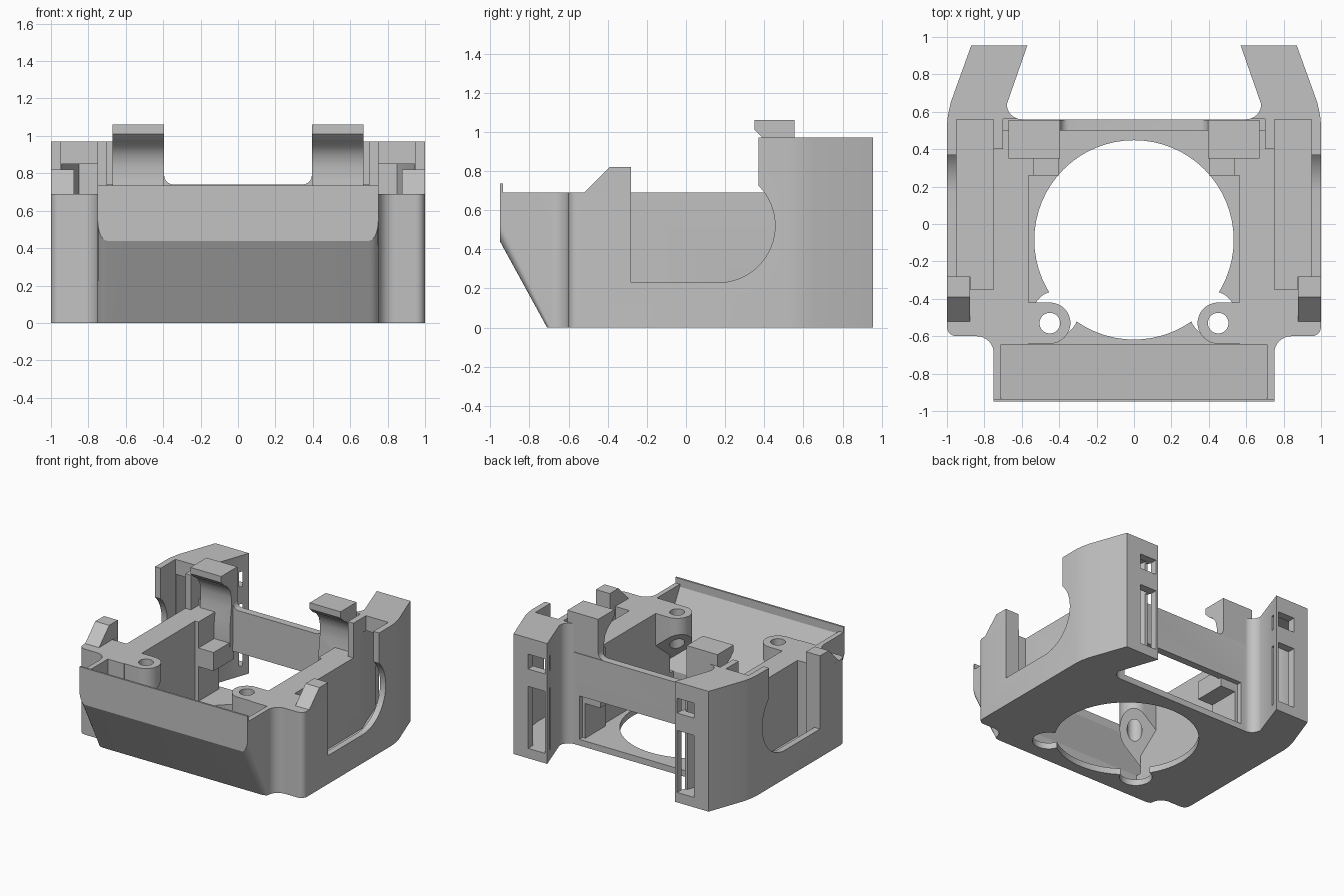
import bpy, bmesh, math
from mathutils import Vector

old = bpy.data.objects.get("Cube")
if old:
    bpy.data.objects.remove(old, do_unlink=True)

grey = bpy.data.materials.new("mid grey plastic")
grey.use_nodes = True
GREY = (0.54, 0.54, 0.54, 1)
grey.diffuse_color = GREY
grey.node_tree.nodes["Principled BSDF"].inputs["Base Color"].default_value = GREY


def prism(name, pts, axis, lo, hi, side=1):
    """Extrude a 2D polygon along an axis; side=-1 mirrors it in x."""
    place = {"x": lambda p, t: (t * side, p[0], p[1]),
             "y": lambda p, t: (p[0] * side, t, p[1]),
             "z": lambda p, t: (p[0] * side, p[1], t)}[axis]
    bm = bmesh.new()
    face = bm.faces.new([bm.verts.new(place(p, lo)) for p in pts])
    new = bmesh.ops.extrude_face_region(bm, geom=[face])["geom"]
    shift = Vector(place((0, 0), hi - lo))
    bmesh.ops.translate(bm, vec=shift, verts=[v for v in new if isinstance(v, bmesh.types.BMVert)])
    bm.normal_update()
    bmesh.ops.recalc_face_normals(bm, faces=bm.faces)
    if bm.calc_volume(signed=True) < 0:
        bmesh.ops.reverse_faces(bm, faces=bm.faces)
    mesh = bpy.data.meshes.new(name)
    bm.to_mesh(mesh)
    bm.free()
    mesh.materials.append(grey)
    ob = bpy.data.objects.new(name, mesh)
    bpy.context.collection.objects.link(ob)
    return ob


def box(name, x, y, z, side=1):
    return prism(name, [(x[0], y[0]), (x[1], y[0]), (x[1], y[1]), (x[0], y[1])], "z", *z, side)


def arc(cx, cy, r, a, b, n=8):
    return [(cx + r * math.cos(math.radians(a + (b - a) * i / n)),
             cy + r * math.sin(math.radians(a + (b - a) * i / n))) for i in range(n + 1)]


def disc(name, cx, cy, r, z, side=1):
    return prism(name, arc(cx, cy, r, 0, 360, 64)[:-1], "z", *z, side)


def combine(target, tool, how):
    mod = target.modifiers.new("combine", "BOOLEAN")
    mod.operation, mod.solver, mod.object = how, "EXACT", tool
    bpy.context.view_layer.objects.active = target
    bpy.ops.object.modifier_apply(modifier=mod.name)
    bpy.data.objects.remove(tool, do_unlink=True)


def cut(tool):
    combine(body, tool, "DIFFERENCE")


def add(tool):
    combine(body, tool, "UNION")


# Body outline seen from above
half = [(0.75, -0.95)] + arc(0.84, -0.69, 0.09, 180, 90) + arc(0.95, -0.55, 0.05, -90, 0, 5)
half += [(1, 0.53), (0.995, 0.58), (0.98, 0.65), (0.87, 0.955), (0.57, 0.955), (0.68, 0.64)]
half += arc(0.6, 0.64, 0.08, 0, -90)
body = prism("body_shell", half + [(-x, y) for x, y in reversed(half)], "z", 0, 0.97)

# Sloped front underside with rounded side edges
cut(prism("chin_cut", [(-0.655, -0.1), (-1.005, 0.54), (-1.2, 0.54), (-1.2, -0.1)], "x", -1.1, 1.1))
bm = bmesh.new()
bm.from_mesh(body.data)
slanted = [e for e in bm.edges
           if abs(e.verts[0].co.y - e.verts[1].co.y) > 0.1
           and abs(e.verts[0].co.z - e.verts[1].co.z) > 0.2]
bmesh.ops.bevel(bm, geom=slanted, offset=0.05, segments=5, profile=0.5, affect="EDGES")
bm.to_mesh(body.data)
bm.free()

# Lower the deck, keeping the tall rear posts
cut(box("deck_cut", (-1.1, 1.1), (-1.1, 0.37), (0.69, 1.1)))
cut(box("post_gap", (-0.75, 0.75), (0.3, 0.4), (0.69, 1.1)))
cut(box("rail_gap", (-0.7, 0.7), (0.3, 0.5), (0.69, 1.1)))
cut(box("wall_gap", (-0.7, 0.7), (0.45, 0.561), (0.74, 1.1)))

# Hollow sloping tray behind the front wall
cut(prism("tray_cut", [(-0.935, 1), (-0.935, 0.67), (-0.645, 0.14), (-0.6, 0.14), (-0.6, 0.3),
                       (-0.645, 0.3), (-0.645, 1)], "x", -0.71, 0.71))

# Central well, floor opening and gap under the rear wall
cut(box("well_cut", (-0.565, 0.565), (-0.645, 0.5), (0.05, 1.1)))
cut(disc("floor_hole", 0, -0.085, 0.533, (-0.1, 0.1)))
cut(box("rear_gap", (-0.56, 0.56), (0.45, 0.7), (0.05, 0.4)))

for s in (1, -1):
    # Side slot with its rounded outer opening
    cut(prism("slot_cut", [(0.75, -0.35), (0.875, -0.35), (0.875, -0.28), (0.95, -0.28),
                           (0.95, 0.56), (0.75, 0.56)], "z", 0.08, 1.1, s))
    opening = [(-0.28, 0.8), (-0.28, 0.23), (0.165, 0.23)] + arc(0.165, 0.52, 0.29, -90, 46, 24)[1:]
    cut(prism("side_cut", opening + [(0.366, 0.8)], "x", 0.93, 1.1, s))
    # Hollow in each post, leaving through two windows at the back
    cut(prism("post_hollow", [(0.755, 0.5), (0.948, 0.5), (0.94, 0.63), (0.85, 0.89), (0.615, 0.89),
                              (0.705, 0.63)], "z", 0.08, 0.85, s))
    for z in ((0.08, 0.58), (0.72, 0.84)):
        cut(box("window", (0.59, 0.74), (0.87, 1), z, s))
    # Screw bosses with sloping undersides, and relief for them in the floor
    cut(disc("boss_relief", 0.42, -0.48, 0.12, (-0.1, 0.1), s))
    boss = prism("boss", arc(0.45, -0.53, 0.11, 90, 270, 24) + [(0.6, -0.64), (0.6, -0.42)],
                 "z", 0, 0.69, s)
    for v in boss.data.vertices:
        if v.co.z < 0.1:
            v.co.z = 0.25 + 0.8 * (1.21 - abs(v.co.x) + v.co.y)
    add(boss)
    cut(disc("screw_hole", 0.45, -0.53, 0.055, (0.2, 1), s))
    # Front corner tab
    add(prism("corner_tab", [(-0.52, 0.6), (-0.28, 0.6), (-0.28, 0.82), (-0.39, 0.82),
                             (-0.52, 0.69)], "x", 0.876, 0.9999, s))
    # Rear rail return and stop block
    add(box("rail_return", (0.535, 0.6), (0.26, 0.52), (0.05, 0.69), s))
    add(box("stop_block", (0.4, 0.56), (0.26, 0.52), (0.33, 0.48), s))
    # Snap hook with a curved underside
    hook = [(0.555, 0.6), (0.555, 1.06), (0.35, 1.06), (0.35, 1.01), (0.39, 0.97), (0.43, 0.945),
            (0.465, 0.9), (0.48, 0.84), (0.48, 0.76), (0.46, 0.6), (0.46, 0.45), (0.53, 0.45)]
    add(prism("snap_hook", hook, "x", 0.395, 0.67, s))
    add(prism("hook_fillet", [(0.41, 0.73), (0.34, 0.73)] + arc(0.345, 0.79, 0.05, -90, 0, 6)
              + [(0.41, 0.8)], "y", 0.5, 0.555, s))

# Thin lip along the front edge
add(box("front_lip", (-0.75, 0.75), (-0.95, -0.935), (0.66, 0.735)))

bpy.ops.object.select_all(action="DESELECT")
body.select_set(True)
bpy.context.view_layer.objects.active = body
bpy.ops.object.shade_smooth_by_angle(angle=math.radians(25))
